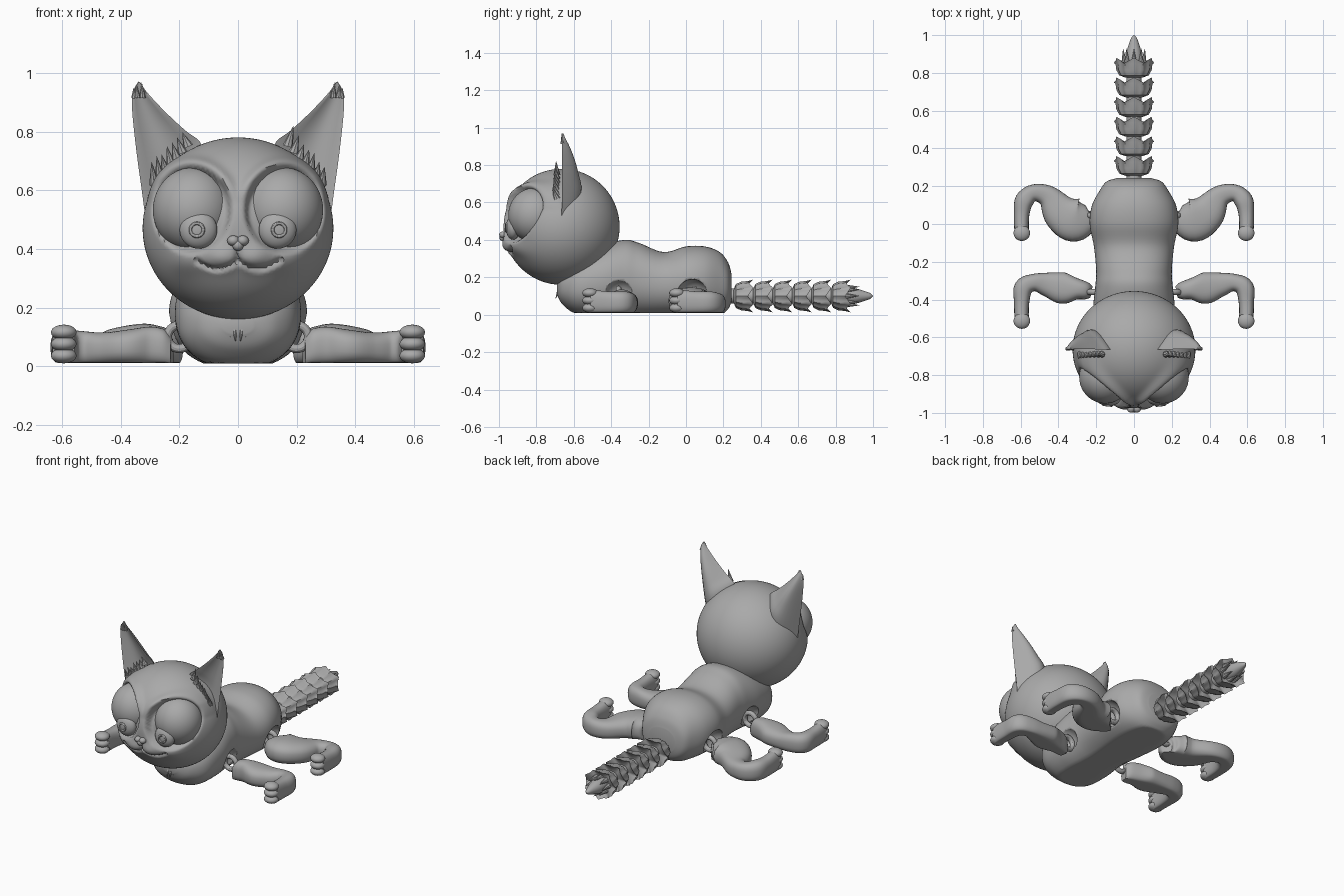
import bpy, bmesh, math, random
from mathutils import Vector, Matrix

random.seed(4)
if "Cube" in bpy.data.objects:
    bpy.data.objects.remove(bpy.data.objects["Cube"])

grey = bpy.data.materials.new("plain_grey")
grey.use_nodes = True
grey.diffuse_color = (0.4, 0.4, 0.4, 1)
grey.node_tree.nodes["Principled BSDF"].inputs["Base Color"].default_value = (0.4, 0.4, 0.4, 1)
SIDES = (("left", 1), ("right", -1))


def finish(name, bm, angle=40):
    bmesh.ops.recalc_face_normals(bm, faces=bm.faces)
    mesh = bpy.data.meshes.new(name)
    bm.to_mesh(mesh)
    bm.free()
    mesh.materials.append(grey)
    ob = bpy.data.objects.new(name, mesh)
    bpy.context.collection.objects.link(ob)
    bpy.ops.object.select_all(action="DESELECT")
    ob.select_set(True)
    bpy.context.view_layer.objects.active = ob
    bpy.ops.object.shade_smooth_by_angle(angle=math.radians(angle))
    return ob


def loft(name, rings, angle=40):
    bm = bmesh.new()
    loops = [[bm.verts.new(p) for p in ring] for ring in rings]
    for a, b in zip(loops, loops[1:]):
        for i in range(len(a)):
            j = (i + 1) % len(a)
            bm.faces.new((a[i], a[j], b[j], b[i]))
    bm.faces.new(loops[0])
    bm.faces.new(loops[-1])
    return finish(name, bm, angle)


def spline(rows, steps=6):
    """Smooth interpolation through rows of values."""
    out = []
    for i in range(len(rows) - 1):
        p = [rows[max(i - 1, 0)], rows[i], rows[i + 1], rows[min(i + 2, len(rows) - 1)]]
        for k in range(steps):
            t = k / steps
            out.append([b + .5 * t * (c - a + t * (2 * a - 5 * b + 4 * c - d + t * (3 * (b - c) + d - a)))
                        for a, b, c, d in zip(*p)])
    return out + [list(rows[-1])]


def oval(n=40, power=2.4):
    for k in range(n):
        a = math.tau * k / n
        c, s = math.cos(a), math.sin(a)
        yield (math.copysign(abs(c) ** (2 / power), c), math.copysign(abs(s) ** (2 / power), s))


def ellipsoid(name, centre, radii, sub=4):
    bm = bmesh.new()
    bmesh.ops.create_icosphere(bm, subdivisions=sub, radius=1,
                               matrix=Matrix.Translation(centre) @ Matrix.Diagonal((*radii, 1)))
    return finish(name, bm)


def torus(name, centre, major, minor, axis):
    turn = Vector((0, 0, 1)).rotation_difference(Vector(axis)).to_euler()
    bpy.ops.mesh.primitive_torus_add(location=centre, rotation=turn, major_radius=major, minor_radius=minor,
                                     major_segments=32, minor_segments=12)
    ob = bpy.context.object
    ob.name = name
    ob.data.materials.append(grey)
    bpy.ops.object.shade_smooth_by_angle()


def tuft(name, hairs):
    """Pointed locks of fur: root, tip and radius for each."""
    bm = bmesh.new()
    for root, tip, r in hairs:
        root, tip = Vector(root), Vector(tip)
        way = tip - root
        turn = Vector((0, 0, 1)).rotation_difference(way).to_matrix().to_4x4()
        bmesh.ops.create_cone(bm, cap_ends=True, segments=8, radius1=r, radius2=0, depth=way.length,
                              matrix=Matrix.Translation((root + tip) / 2) @ turn)
    finish(name, bm)


def bump(d, width):
    return math.exp(-(d / width) ** 2)


# head, sculpted from a sphere
bm = bmesh.new()
bmesh.ops.create_icosphere(bm, subdivisions=7 - 1, radius=1)
for v in bm.verts:
    n = v.co.copy()
    x, y, z = n.x * .325, -.665 + n.y * .31, .47 + n.z * .31
    if y < -.66:
        ax = abs(x)
        e = math.hypot((ax - .158) / .128, (z - .533) / .14)
        push = -.05 / (1 + math.exp((e - 1) * 45))                        # eye sockets
        push += .022 * bump(e - 1.13, .16) * min(max((z - .56) / .08, 0), 1)   # brows
        push += .026 * bump(math.hypot(ax - .055, (z - .37) * 1.5), .06)     # muzzle
        push += .014 * bump(math.hypot(ax - .17, (z - .36) * 1.3), .06)      # cheeks
        mouth = .362 - .03 * math.sin(math.pi * min(ax / .14, 1))
        if ax < .145:
            push -= .018 * bump(z - mouth, .008)
        if .355 < z < .41:
            push -= .014 * bump(ax, .008)                                    # lip cleft
        y -= push
        x += push * n.x * .5
        z += push * n.z * .5
    v.co = (x, y, z)
finish("head", bm, 60)

# nose
for side, s in SIDES:
    ellipsoid(side + "_nose_lobe", (s * .016, -.977, .428), (.021, .022, .018), 3)
ellipsoid("nose_base", (0, -.978, .413), (.019, .02, .02), 3)

ear_outline = [  # inner x, z, outer x, z, depth
    (.10, .70, .315, .50, .10), (.13, .765, .328, .60, .105), (.175, .80, .342, .70, .09),
    (.225, .845, .354, .80, .07), (.275, .895, .361, .88, .045), (.315, .94, .358, .935, .02), (.333, .968, .34, .97, .004)]
for side, s in SIDES:
    # eyes
    ellipsoid(side + "_eye", (s * .152, -.81, .533), (.138, .14, .145), 5)
    ellipsoid(side + "_iris", (s * .135, -.925, .465), (.064, .038, .064))
    torus(side + "_pupil_rim", (s * .14, -.96, .465), .022, .006, (s * .1, -1, 0))
    # ear shell, hollow at the front
    rings = []
    for x0, z0, x1, z1, depth in spline(ear_outline):
        ring = []
        for k in range(24):
            u = k / 12 if k <= 12 else (24 - k) / 12
            arc = math.sin(math.pi * u)
            d = depth * arc if k <= 12 else depth * arc * .45 - .004
            ring.append((s * (x0 + (x1 - x0) * u), -.665 + d + .015 * (z0 - .7), z0 + (z1 - z0) * u))
        rings.append(ring)
    loft(side + "_ear", rings, 50)
    # ear fur
    hairs = []
    for k in range(7):
        t = k / 6
        root = (s * (.285 - .115 * t), -.69, .62 + .13 * t)
        tip = (s * (.295 - .105 * t), -.715 + .02 * t, .69 + .12 * t + random.uniform(-.015, .015))
        hairs.append((root, tip, .018))
    tuft(side + "_ear_tuft", hairs)
    tuft(side + "_ear_tip_tuft", [((s * x, -.66, .915), (s * (x + .003), -.665, z), .011)
                                  for x, z in ((.325, .968), (.343, .962), (.353, .95))])

# body
body_rows = [  # y, half width, bottom, top
    (-.69, .05, .11, .17), (-.66, .13, .055, .23), (-.58, .195, .0, .30), (-.45, .215, -.01, .365),
    (-.33, .205, -.01, .40), (-.25, .2, -.01, .383), (-.12, .212, -.01, .335), (0, .235, -.01, .365),
    (.1, .222, -.01, .365), (.18, .18, -.005, .335), (.225, .145, .03, .28), (.243, .09, .07, .22)]
rings = [[(w * c, y, max(.01, (lo + hi) / 2 + (hi - lo) / 2 * q)) for c, q in oval(64, 2.2)]
         for y, w, lo, hi in spline(body_rows)]
body = loft("body", rings)

# leg sockets
for y in (-.355, .035):
    for side, s in SIDES:
        cutter = ellipsoid("socket_cutter", (s * .24, y, .105), (.085, .085, .085))
        cutter.hide_render = True
        cut = body.modifiers.new("socket", "BOOLEAN")
        cut.object = cutter
        cut.operation = "DIFFERENCE"
        bpy.context.view_layer.objects.active = body
        bpy.ops.object.modifier_apply(modifier=cut.name)
        bpy.data.objects.remove(cutter)

# legs and paws
legs = {
    "front": [(.225, -.36, .03, .09), (.25, -.355, .045, .12), (.3, -.345, .056, .13), (.375, -.34, .083, .12),
              (.46, -.32, .064, .11), (.53, -.31, .046, .115), (.585, -.338, .05, .12), (.595, -.42, .04, .12),
              (.595, -.51, .038, .13)],
    "rear": [(.21, .045, .03, .09), (.235, .03, .07, .12), (.31, .02, .115, .14), (.385, .06, .1, .13),
             (.455, .145, .06, .11), (.53, .165, .045, .11), (.58, .125, .05, .12), (.595, .05, .041, .12),
             (.595, -.045, .038, .13)]}
for pair, rows in legs.items():
    path = spline(rows, 5)
    for side, s in SIDES:
        label = pair + "_" + side
        rings = []
        for i, (x, y, w, h) in enumerate(path):
            a, b = path[max(i - 1, 0)], path[min(i + 1, len(path) - 1)]
            way = Vector((b[0] - a[0], b[1] - a[1])).normalized()
            rings.append([(s * (x - way.y * w * c), y + way.x * w * c, max(.012, .005 + h / 2 * (1 + q)))
                          for c, q in oval(32, 2.5)])
        loft(label + "_leg", rings)
        toe_y = rows[-1][1] - .003
        for k in range(3):
            ellipsoid(f"{label}_toe_{k + 1}", (s * .594, toe_y, .036 + .04 * k), (.044, .042, .026), 3)
        torus(label + "_joint", (s * .2, rows[0][1], .1), .04, .015, (0, 1, 0))

# chest fur
hairs = [((x, -.668 + abs(x) * .4, .17), (x * .55, -.705 + abs(x) * .4, .075 + abs(x) * .5), .02)
         for x in (-.075, -.045, -.015, .015, .045, .075)]
tuft("chest_tuft", hairs)

# tail: jagged cups on a thin core
profile = [(0, .045, 0), (.012, .075, 0), (.04, .09, 0), (.075, .094, .1), (.105, .103, 1), (.085, .08, .4), (.07, .04, 0)]
for seg in range(6):
    y0 = .255 + .104 * seg
    rings = []
    for dy, r, jag in profile:
        ring = []
        for k in range(48):
            a = math.tau * k / 48
            tooth = abs((k / 4) % 2 - 1) * jag
            rr = r * (1 + .04 * math.cos(12 * a) * (r > .05))
            ring.append((rr * math.cos(a), y0 + dy - .028 * tooth, .1 + rr * .82 * math.sin(a)))
        rings.append(ring)
    loft(f"tail_segment_{seg + 1}", rings, 35)
loft("tail_core", [[(r * c, y, .1 + r * q) for c, q in oval(20, 2)] for y, r in ((.2, .04), (.86, .04))])
loft("tail_tip", [[(r * c, y, .1 + r * q) for c, q in oval(24, 2)]
                  for y, r in spline([(.84, .05), (.9, .042), (.95, .028), (.985, .015), (1, .002)])])
tuft("tail_tip_tuft", [((.05 * c, .84, .1 + .045 * q), (.058 * c, .93, .1 + .05 * q), .018) for c, q in oval(8, 2)])
